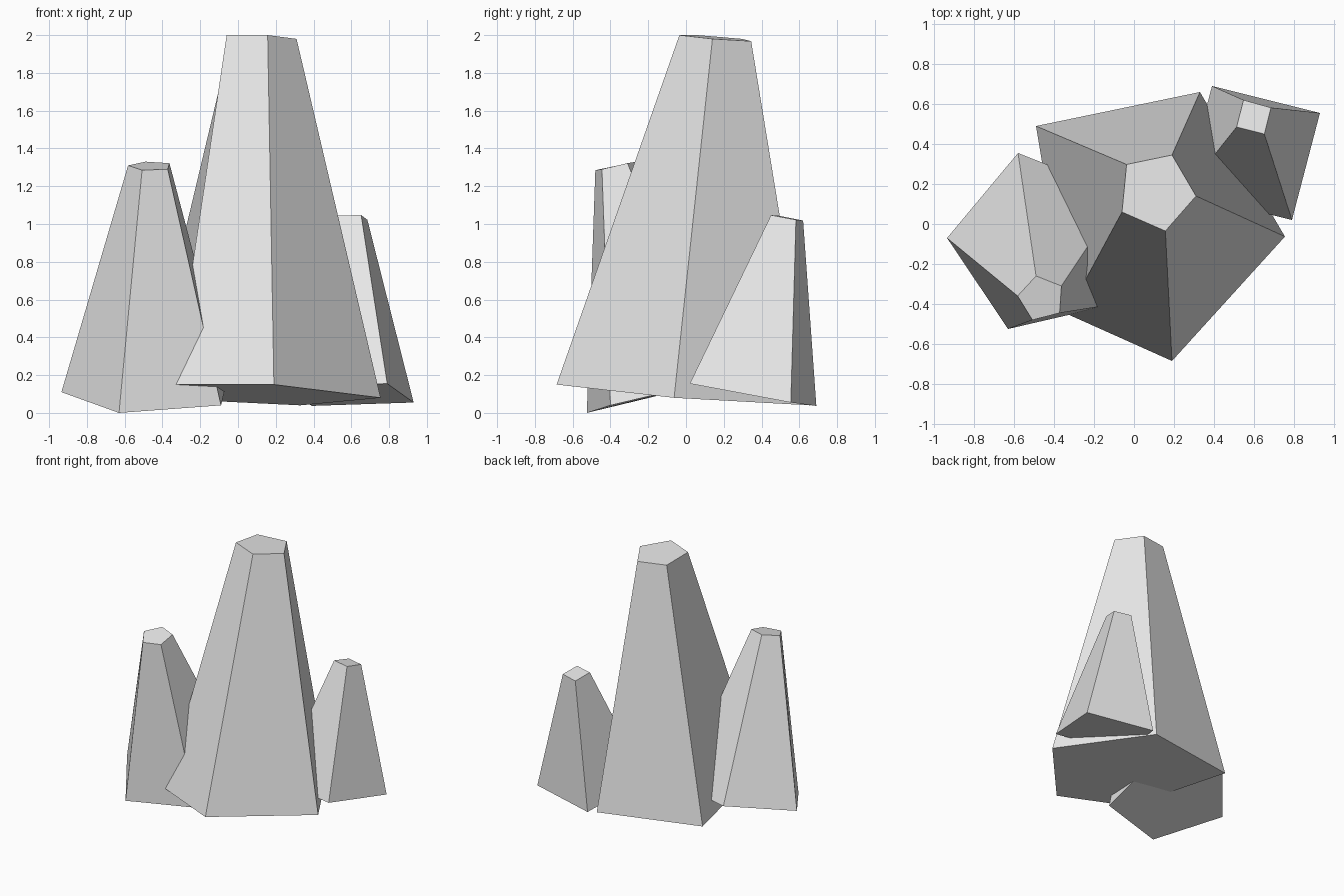
import bpy
import bmesh

stone = bpy.data.materials.new("pale_grey_stone")
stone.diffuse_color = (0.8, 0.8, 0.8, 1.0)


def shard(name, base, top):
    """Tapered, slightly leaning crystal: base and top rings list matching corners."""
    bm = bmesh.new()
    low = [bm.verts.new(p) for p in base]
    high = [bm.verts.new(p) for p in top]
    n = len(low)
    for i in range(n):
        j = (i + 1) % n
        bm.faces.new((low[i], low[j], high[j], high[i]))
    bm.faces.new(low)
    bm.faces.new(high)
    bmesh.ops.recalc_face_normals(bm, faces=bm.faces)
    mesh = bpy.data.meshes.new(name)
    bm.to_mesh(mesh)
    bm.free()
    mesh.materials.append(stone)
    obj = bpy.data.objects.new(name, mesh)
    bpy.context.collection.objects.link(obj)
    return obj


# Tall five-sided shard in the middle
shard("tall_shard",
      [(0.33, 0.66, 0.04), (0.755, -0.063, 0.08), (0.19, -0.685, 0.15),
       (-0.335, -0.45, 0.15), (-0.49, 0.49, 0.08)],
      [(0.19, 0.345, 1.968), (0.31, 0.14, 1.98), (0.157, -0.035, 2.0),
       (-0.06, 0.06, 2.0), (-0.037, 0.298, 1.98)])

# Medium five-sided shard at the front left
shard("medium_shard",
      [(-0.58, 0.355, 0.215), (-0.935, -0.07, 0.11), (-0.63, -0.525, 0.0),
       (-0.09, -0.40, 0.04), (-0.058, 0.148, 0.17)],
      [(-0.49, -0.26, 1.33), (-0.582, -0.36, 1.31), (-0.508, -0.48, 1.285),
       (-0.372, -0.445, 1.29), (-0.363, -0.31, 1.322)])

# Small four-sided shard at the back right
shard("small_shard",
      [(0.39, 0.69, 0.037), (0.93, 0.555, 0.055),
       (0.79, 0.02, 0.155), (0.25, 0.155, 0.137)],
      [(0.548, 0.62, 1.018), (0.685, 0.582, 1.022),
       (0.652, 0.45, 1.047), (0.513, 0.485, 1.045)])
